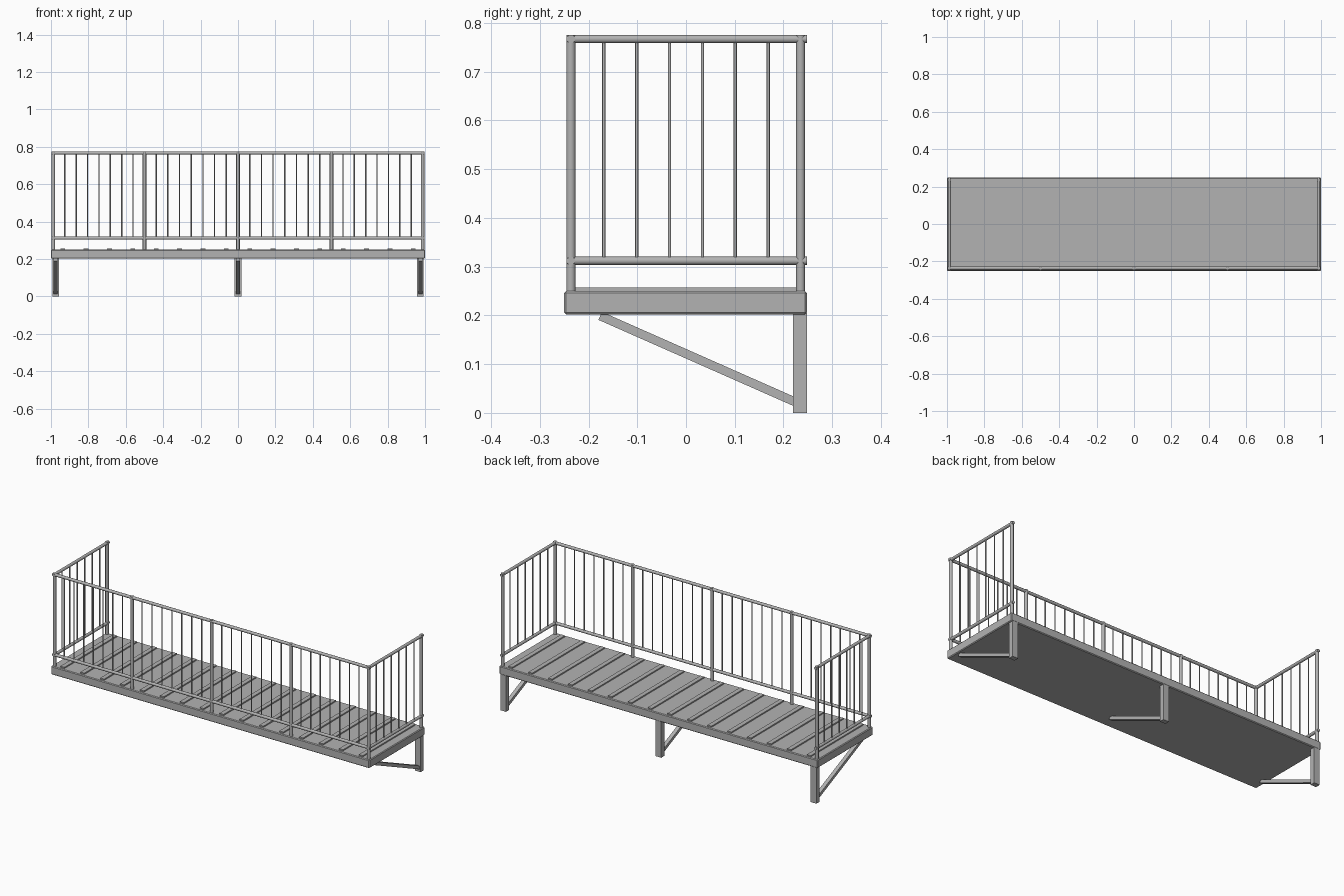
import bpy, bmesh, math
from mathutils import Vector

if "Cube" in bpy.data.objects:
    bpy.data.objects.remove(bpy.data.objects["Cube"])

steel = bpy.data.materials.new("grey steel")
steel.diffuse_color = (0.45, 0.45, 0.45, 1)
steel.use_nodes = True
steel.node_tree.nodes["Principled BSDF"].inputs["Base Color"].default_value = steel.diffuse_color


def finish(name, bm):
    me = bpy.data.meshes.new(name)
    bm.to_mesh(me)
    bm.free()
    me.materials.append(steel)
    ob = bpy.data.objects.new(name, me)
    bpy.context.collection.objects.link(ob)
    return ob


def box(name, lo, hi, bevel=0):
    bm = bmesh.new()
    bmesh.ops.create_cube(bm, size=1)
    for v in bm.verts:
        v.co = Vector([(a + b) / 2 + c * (b - a) for a, b, c in zip(lo, hi, v.co)])
    if bevel:
        bmesh.ops.bevel(bm, geom=bm.edges[:], offset=bevel, segments=1, affect='EDGES')
    return finish(name, bm)


def tube(name, a, b, r, sides=12):
    a, b = Vector(a), Vector(b)
    bm = bmesh.new()
    bmesh.ops.create_cone(bm, cap_ends=True, segments=sides, radius1=r, radius2=r,
                          depth=(b - a).length)
    rot = (b - a).to_track_quat('Z', 'Y')
    for v in bm.verts:
        v.co = rot @ v.co + (a + b) / 2
    for f in bm.faces:
        f.smooth = len(f.verts) == 4
    for e in bm.edges:
        e.smooth = all(f.smooth for f in e.link_faces)
    return finish(name, bm)


X, Y = 0.987, 0.236            # railing lines
TOP, LOW = 0.767, 0.312        # rail heights
DECK = 0.25

# Deck slab with raised cross ribs
box("deck", (-1, -0.25, 0.202), (1, 0.248, DECK), 0.004)
for i in range(16):
    x = -0.9375 + 0.125 * i
    box("deck_rib", (x - 0.0125, -0.236, DECK - 0.004), (x + 0.0125, 0.236, 0.257))

# Posts
for x in (-X, -0.5, 0, 0.5, X):
    tube("front_post", (x, -Y, DECK - 0.005), (x, -Y, 0.775), 0.0095)
for s in (-1, 1):
    tube("rear_post", (s * X, Y - 0.001, DECK - 0.005), (s * X, Y - 0.001, 0.775), 0.0095)

# Rails
for z in (TOP, LOW):
    tube("front_rail", (-0.997, -Y, z), (0.997, -Y, z), 0.0085)
    for s in (-1, 1):
        tube("side_rail", (s * X, -0.245, z), (s * X, 0.248, z), 0.0085)

# Balusters
stops = (-X, -0.5, 0, 0.5, X)
for a, b in zip(stops, stops[1:]):
    for i in range(1, 8):
        x = a + (b - a) * i / 8
        tube("front_baluster", (x, -Y, LOW), (x, -Y, TOP), 0.0033, 8)
for s in (-1, 1):
    for i in range(1, 7):
        y = -Y + 2 * Y * i / 7
        tube("side_baluster", (s * X, y, LOW), (s * X, y, TOP), 0.0033, 8)

# Wall legs and diagonal braces
for x in (-0.975, 0, 0.975):
    box("wall_leg", (x - 0.018, 0.22, 0), (x + 0.018, 0.248, 0.205))
    a, b = Vector((x, -0.176, 0.199)), Vector((x, 0.225, 0.022))
    brace = box("brace", (-0.011, -(b - a).length / 2, -0.009),
                (0.011, (b - a).length / 2, 0.009))
    brace.location = (a + b) / 2
    brace.rotation_euler.x = math.atan2(b.z - a.z, b.y - a.y)
